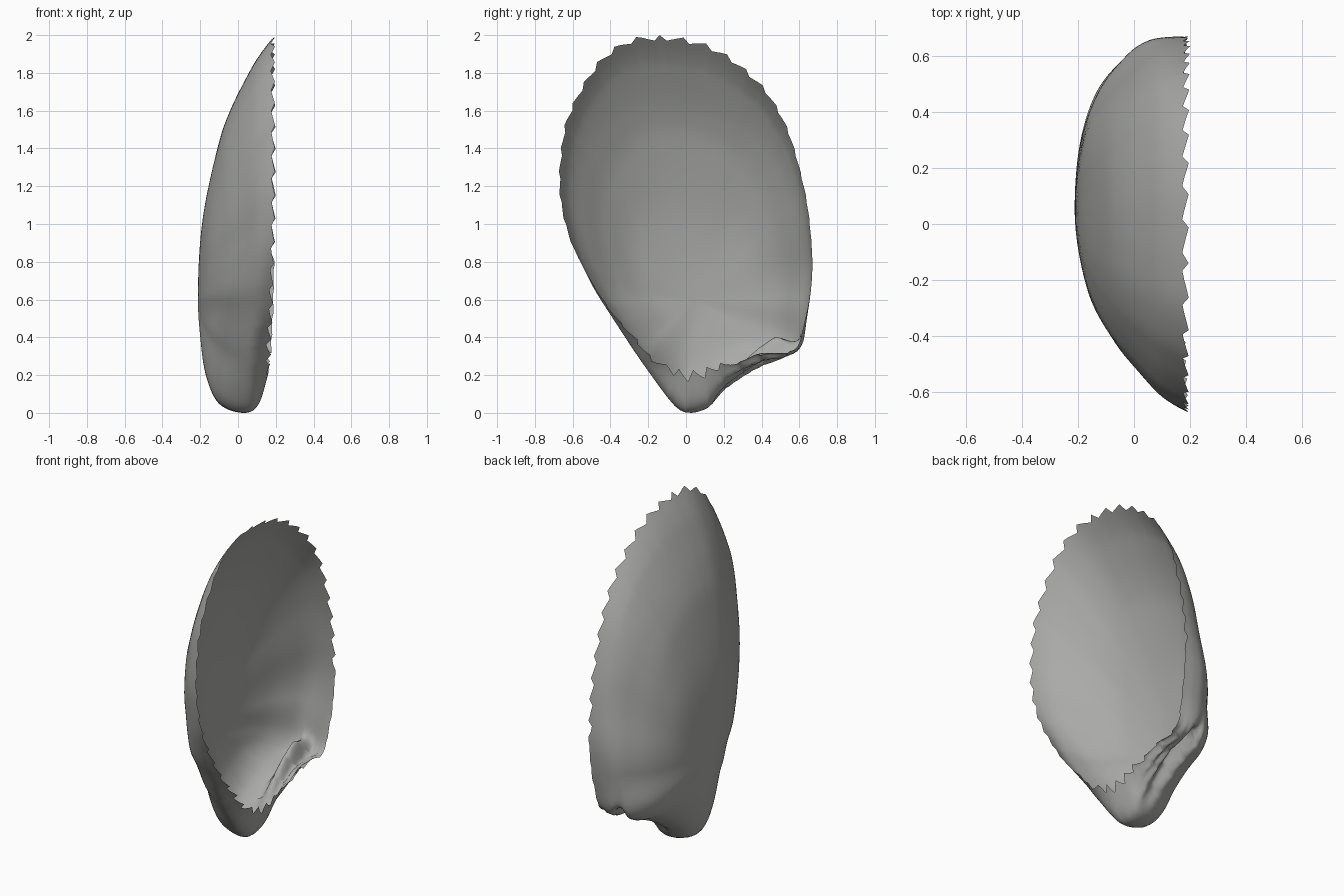
import bpy, bmesh, math
from mathutils import Vector

if "Cube" in bpy.data.objects:
    bpy.data.objects.remove(bpy.data.objects["Cube"])

CY, CZ = 0.05, 0.6          # deepest point of the shell
SAMPLES, ROWS, TOOTH = 168, 44, 4

# Outline seen from the right (y, z)
OUTLINE = [(.03, 0), (.12, .03), (.2, .11), (.3, .18), (.42, .245), (.54, .285), (.61, .35),
           (.64, .5), (.67, .75), (.66, .97), (.625, 1.2), (.545, 1.49), (.44, 1.69),
           (.34, 1.8), (.23, 1.89), (.11, 1.955), (0, 1.985), (-.14, 2.0), (-.3, 1.98),
           (-.44, 1.89), (-.53, 1.77), (-.6, 1.64), (-.65, 1.49), (-.673, 1.2),
           (-.625, .94), (-.53, .73), (-.4, .52), (-.25, .3), (-.12, .11), (-.04, .02)]

# Bowl profile (fraction of radius, x) at several directions around the centre
PROFILES = {
    -90: [(.33, -.2), (.67, -.17), (.92, -.1), (1, .03), (.92, .11), (.62, .165)],
    -43: [(.4, -.195), (.7, -.165), (.9, -.09), (1, .03), (.98, .1), (.86, .17)],
    -24: [(.4, -.195), (.72, -.14), (.92, -.05), (.99, .04), (1, .1), (.97, .18)],
    0: [(.4, -.19), (.7, -.125), (.9, -.03), (.98, .04), (1, .11), (.995, .19)],
    45: [(.4, -.185), (.65, -.11), (.85, 0), (.94, .07), (.98, .13), (1, .2)],
    90: [(.29, -.19), (.57, -.11), (.71, -.045), (.86, .06), (.93, .12), (1, .195)],
    145: [(.4, -.165), (.65, -.07), (.82, .03), (.91, .09), (.96, .14), (1, .195)],
    180: [(.4, -.18), (.7, -.1), (.88, -.02), (.97, .06), (1, .12), (.97, .185)],
    225: [(.35, -.19), (.65, -.14), (.87, -.06), (.99, .03), (1, .09), (.88, .175)],
}


def catmull(a, b, c, d, t):
    return 0.5 * (2 * b + (c - a) * t + (2 * a - 5 * b + 4 * c - d) * t * t
                  + (3 * b - a - 3 * c + d) * t ** 3)


def profile_points(angle):
    """Blend the two nearest direction profiles."""
    keys = sorted(PROFILES) + [270]
    for k0, k1 in zip(keys, keys[1:]):
        if k0 <= angle <= k1:
            f = (angle - k0) / (k1 - k0)
            f = f * f * (3 - 2 * f)
            p0, p1 = PROFILES[k0], PROFILES[-90 if k1 == 270 else k1]
            return [Vector(a).lerp(Vector(b), f) for a, b in zip(p0, p1)]


def on_profile(pts, t):
    pts = [Vector((-pts[0].x, pts[0].y)), Vector((0, -.212))] + pts
    pts.append(2 * pts[-1] - pts[-2])
    n = len(pts) - 3
    i = min(int(t * n), n - 1)
    return catmull(*pts[i:i + 4], t * n - i)


def resample_outline():
    """Smooth closed outline with evenly spaced samples."""
    p = [Vector(q) for q in OUTLINE]
    n = len(p)
    dense = [catmull(p[i - 1], p[i], p[(i + 1) % n], p[(i + 2) % n], j / 30)
             for i in range(n) for j in range(30)]
    dense.append(dense[0])
    acc = [0]
    for a, b in zip(dense, dense[1:]):
        acc.append(acc[-1] + (b - a).length)
    out, k = [], 0
    for s in range(SAMPLES):
        while acc[k + 1] < acc[-1] * s / SAMPLES:
            k += 1
        out.append(dense[k])
    return out


def hinge_grooves(v):
    """Long grooves pressed in beside the hinge; the deepest ends in a spoon."""
    if not (.14 < v.y < .62 and v.z < .48):
        return v
    along = (v.y - .14) / .48
    floor = .09 + .38 * along              # underside height at this y
    near = max(0, 1 - max(0, v.z - floor) / .16)
    for cx, w, amp, peak in ((.045, .05, .13, .8), (.105, .025, .035, .5), (.15, .022, .03, .5)):
        side = max(0, 1 - ((v.x - cx) / w) ** 2) ** 1.5
        length = max(0, 1 - abs(along - peak) / (peak if along < peak else 1 - peak)) ** .8
        d = amp * side * length * near
        v = v + Vector((0, -.35 * d, d))
    return v


bm = bmesh.new()
centre = bm.verts.new((-.212, CY, CZ))
grid = []
for s, p in enumerate(resample_outline()):
    d = p - Vector((CY, CZ))
    angle = math.degrees(math.atan2(d.y, d.x))
    if angle < -90:
        angle += 360
    pts = profile_points(angle)
    # broken saw-tooth rim, mirrored left and right of the tip
    phase = s % TOOTH if p.x > -.14 else -s % TOOTH
    depth = .012 if -30 < angle < 20 else .05
    end = 1 - depth * (0, .35, .7, 1)[phase]
    column = []
    for r in range(1, ROWS + 1):
        q = on_profile(pts, r / ROWS * end)
        v = Vector((q.y, CY + d.x * q.x, CZ + d.y * q.x))
        column.append(bm.verts.new(hinge_grooves(v)))
    grid.append(column)
for s in range(SAMPLES):
    a, b = grid[s], grid[(s + 1) % SAMPLES]
    bm.faces.new((centre, b[0], a[0]))
    for r in range(ROWS - 1):
        bm.faces.new((a[r], b[r], b[r + 1], a[r + 1]))
bmesh.ops.recalc_face_normals(bm, faces=bm.faces)
low = min(v.co.z for v in bm.verts)
for v in bm.verts:
    v.co.z -= low

# Shell object
mesh = bpy.data.meshes.new("half_shell")
bm.to_mesh(mesh)
bm.free()
shell = bpy.data.objects.new("half_shell", mesh)
bpy.context.collection.objects.link(shell)
grey = bpy.data.materials.new("shell grey")
grey.diffuse_color = (.4, .4, .39, 1)
grey.use_nodes = True
grey.node_tree.nodes["Principled BSDF"].inputs["Base Color"].default_value = grey.diffuse_color
mesh.materials.append(grey)
for f in mesh.polygons:
    f.use_smooth = True
